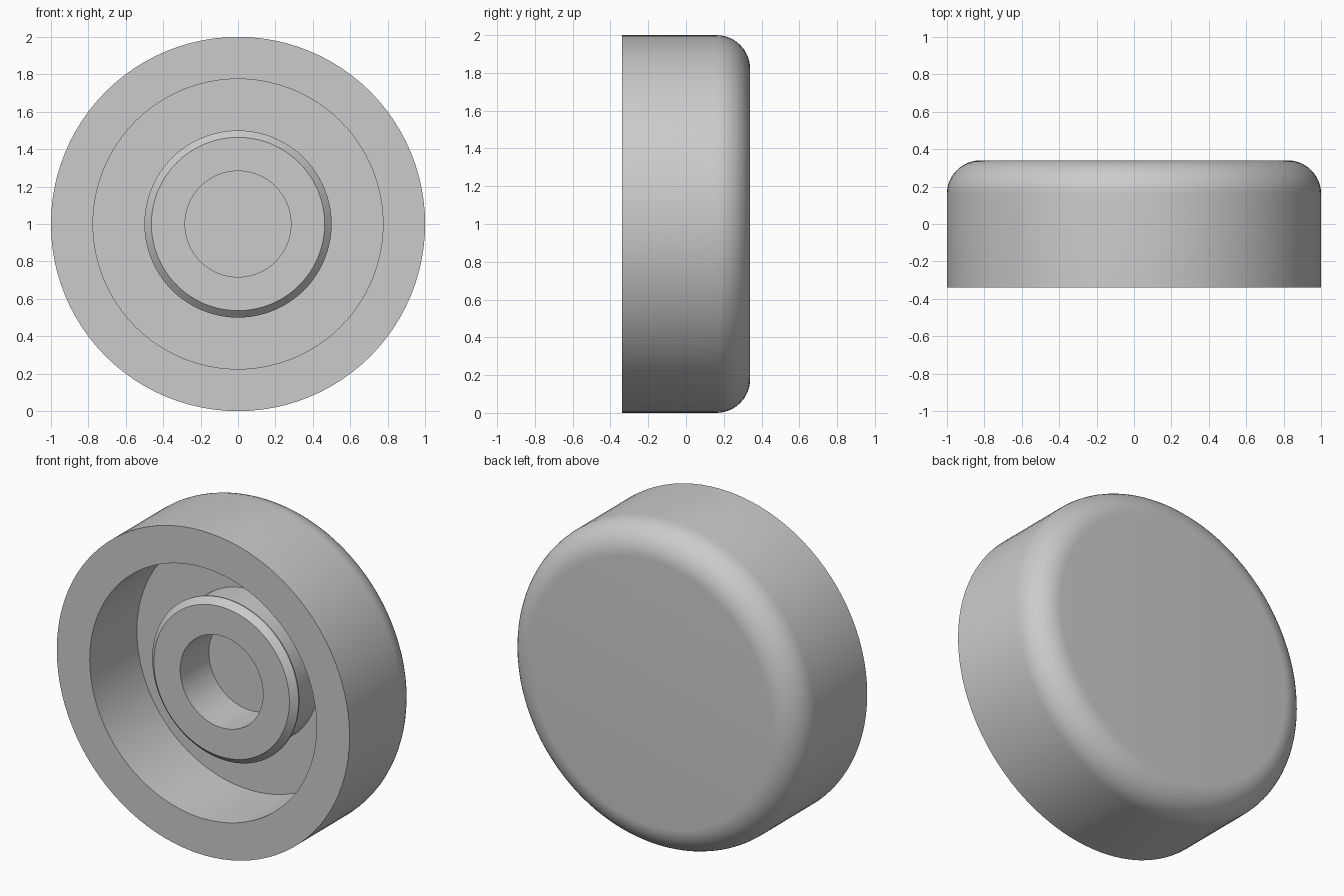
import bpy, bmesh, math
from mathutils import Vector

SEGMENTS = 96
FRONT, BACK = -0.34, 0.34   # ends of the wheel along y
FLOOR = 0.12                # bottom of the front recess and of the bore
FILLET = 0.18               # rounding of the back edge

cube = bpy.data.objects.get("Cube")
if cube:
    bpy.data.objects.remove(cube, do_unlink=True)

grey = bpy.data.materials.new("light grey")
grey.use_nodes = True
colour = (0.6, 0.6, 0.6, 1.0)
grey.diffuse_color = colour
grey.node_tree.nodes["Principled BSDF"].inputs["Base Color"].default_value = colour


def lathe(name, profile, material):
    """Turn a (radius, y) profile around the wheel's axis."""
    bm = bmesh.new()
    verts = [bm.verts.new((r, y, 0)) for r, y in profile]
    edges = [bm.edges.new(pair) for pair in zip(verts, verts[1:])]
    bmesh.ops.spin(bm, geom=verts + edges, cent=(0, 0, 0), axis=(0, 1, 0),
                   angle=math.tau, steps=SEGMENTS, use_merge=False)
    bmesh.ops.remove_doubles(bm, verts=bm.verts, dist=1e-4)
    bmesh.ops.recalc_face_normals(bm, faces=bm.faces)
    bmesh.ops.translate(bm, verts=bm.verts, vec=Vector((0, 0, 1)))
    mesh = bpy.data.meshes.new(name)
    bm.to_mesh(mesh)
    bm.free()
    mesh.materials.append(material)
    obj = bpy.data.objects.new(name, mesh)
    bpy.context.collection.objects.link(obj)
    bpy.ops.object.select_all(action='DESELECT')
    obj.select_set(True)
    bpy.context.view_layer.objects.active = obj
    bpy.ops.object.shade_smooth_by_angle(angle=math.radians(30))
    return obj


# Bore and hub, with a chamfered snap bead at the hub's front end
hub = [(0, FLOOR), (0.283, FLOOR), (0.283, -0.16), (0.463, -0.16),
       (0.5, -0.123), (0.5, -0.115), (0.463, -0.08), (0.463, FLOOR)]

# Recess wall and flat front rim
rim = [(0.775, FLOOR), (0.775, FRONT), (1, FRONT)]

# Tread, rounded back edge and flat back
steps = 12
back_edge = [(1 - FILLET + FILLET * math.cos(a), BACK - FILLET + FILLET * math.sin(a))
             for a in (math.pi / 2 * i / steps for i in range(steps + 1))]

lathe("wheel_with_hub", hub + rim + back_edge + [(0, BACK)], grey)
